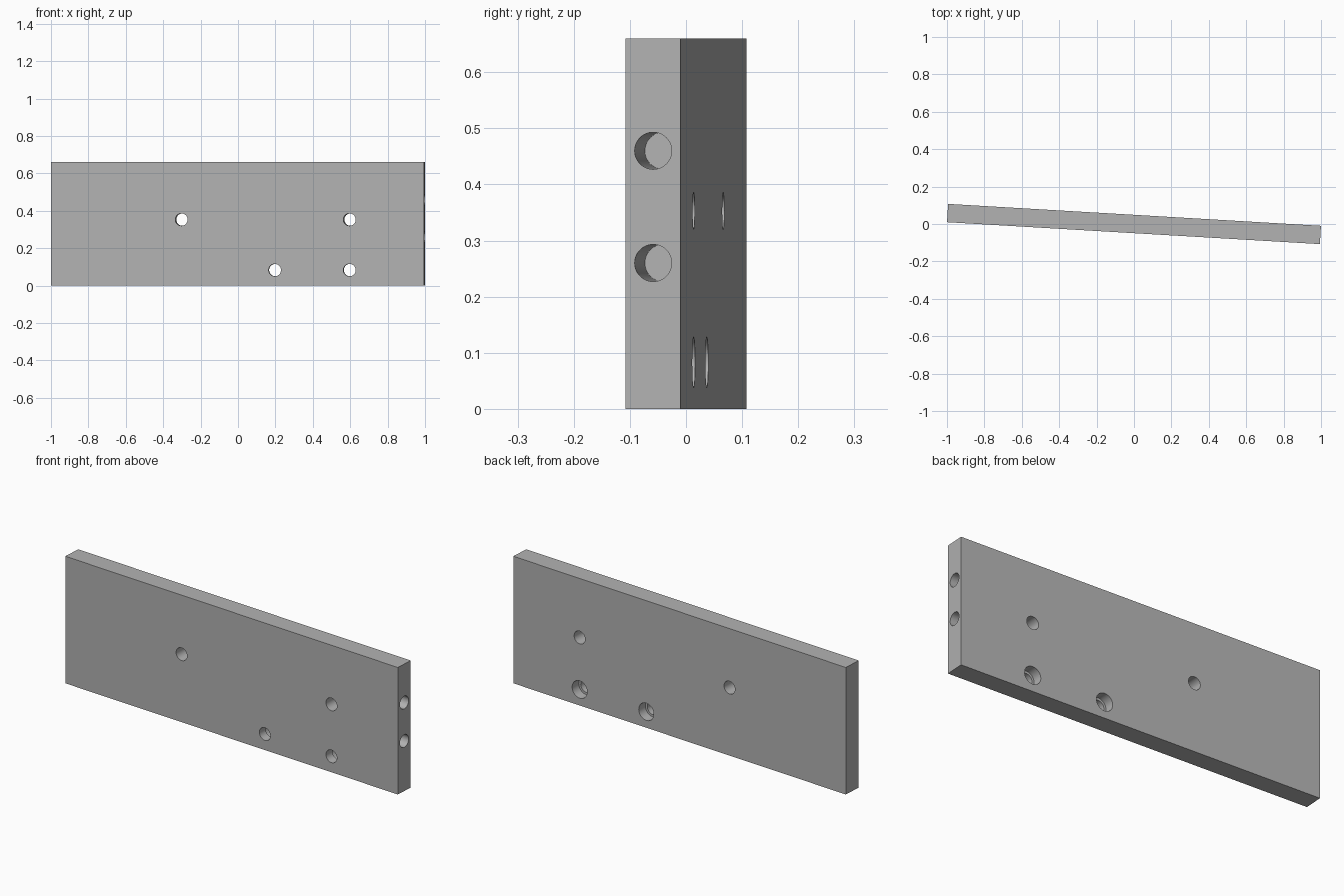
import bpy
import bmesh
from math import radians, pi
from mathutils import Matrix, Vector

LENGTH, THICK, HEIGHT = 1.997, 0.098, 0.66
TILT = radians(-3.36)
HOLE_R, BORE_R, BORE_DEPTH = 0.033, 0.045, 0.05
END_DEPTH = 0.31

if "Cube" in bpy.data.objects:
    bpy.data.objects.remove(bpy.data.objects["Cube"], do_unlink=True)

grey = bpy.data.materials.new("plain grey")
grey.use_nodes = True
grey.diffuse_color = (0.45, 0.45, 0.45, 1)
grey.node_tree.nodes["Principled BSDF"].inputs["Base Color"].default_value = grey.diffuse_color


def make_object(name, bm):
    mesh = bpy.data.meshes.new(name)
    bm.to_mesh(mesh)
    bm.free()
    mesh.materials.append(grey)
    obj = bpy.data.objects.new(name, mesh)
    bpy.context.collection.objects.link(obj)
    return obj


def drill(name, start, end, radius):
    """Cut a round hole between two points of the plate, then drop the cutter."""
    start, end = Vector(start), Vector(end)
    axis = end - start
    turn = axis.to_track_quat("Z", "Y").to_matrix().to_4x4()
    bm = bmesh.new()
    bmesh.ops.create_cone(bm, cap_ends=True, segments=48, radius1=radius, radius2=radius,
                          depth=axis.length,
                          matrix=Matrix.Translation((start + end) / 2) @ turn)
    cutter = make_object(name, bm)
    cutter.hide_render = True
    mod = plate.modifiers.new(name, "BOOLEAN")
    mod.operation = "DIFFERENCE"
    mod.solver = "EXACT"
    mod.object = cutter
    bpy.context.view_layer.objects.active = plate
    bpy.ops.object.modifier_apply(modifier=mod.name)
    bpy.data.objects.remove(cutter, do_unlink=True)


# Plate body
bm = bmesh.new()
bmesh.ops.create_cube(bm, size=1, matrix=Matrix.Translation((0, 0, HEIGHT / 2))
                      @ Matrix.Diagonal((LENGTH, THICK, HEIGHT, 1)))
plate = make_object("mounting_plate", bm)
bpy.context.view_layer.objects.active = plate
plate.select_set(True)

# Through holes, the lower pair counterbored from the back
back = THICK / 2
for x, z, bored in ((-0.3, 0.353, False), (0.6, 0.353, False),
                    (0.2, 0.083, True), (0.6, 0.083, True)):
    drill("through_hole", (x, -THICK, z), (x, THICK, z), HOLE_R)
    if bored:
        drill("counterbore", (x, back - BORE_DEPTH, z), (x, THICK, z), BORE_R)

# Blind holes in the left end
for z in (0.26, 0.46):
    drill("end_hole", (LENGTH / 2 - END_DEPTH, 0, z), (LENGTH / 2 + 0.1, 0, z), HOLE_R)

# Turn the plate slightly and keep the hole walls smooth
plate.data.transform(Matrix.Rotation(TILT, 4, "Z"))
bpy.ops.object.shade_smooth_by_angle(angle=pi / 6)
